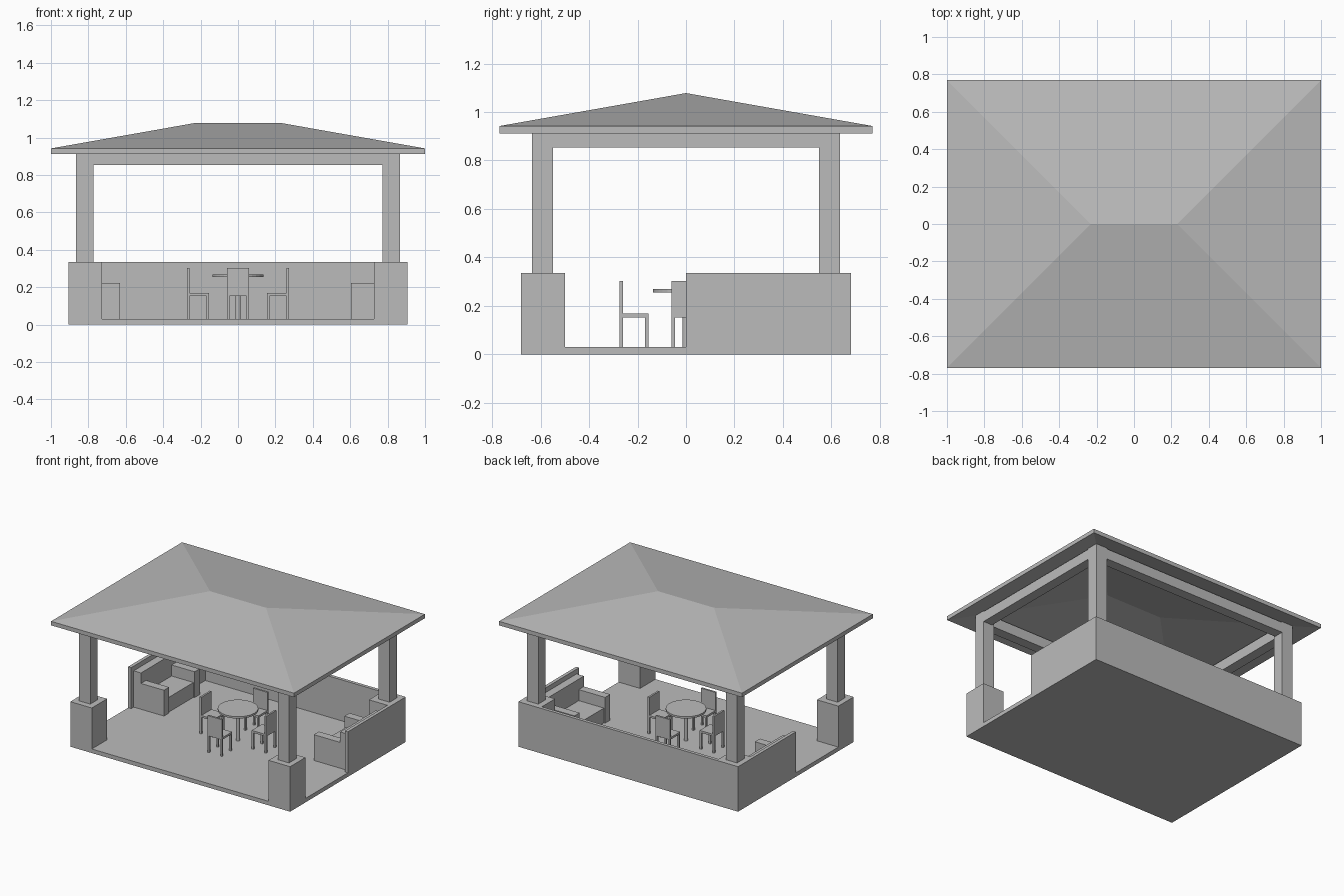
import bpy
import bmesh
from math import pi
from mathutils import Matrix, Vector

if "Cube" in bpy.data.objects:
    bpy.data.objects.remove(bpy.data.objects["Cube"])

GREY = (0.5, 0.5, 0.5, 1)
plain_grey = bpy.data.materials.new("plain_grey")
plain_grey.use_nodes = True
plain_grey.diffuse_color = GREY
plain_grey.node_tree.nodes["Principled BSDF"].inputs["Base Color"].default_value = GREY


def finish(name, bm, matrix=Matrix()):
    bmesh.ops.recalc_face_normals(bm, faces=bm.faces)
    mesh = bpy.data.meshes.new(name)
    bm.to_mesh(mesh)
    bm.free()
    mesh.materials.append(plain_grey)
    obj = bpy.data.objects.new(name, mesh)
    obj.matrix_world = matrix
    bpy.context.collection.objects.link(obj)
    return obj


def add_box(bm, x, y, z):
    """Add a box from (low, high) ranges on each axis."""
    lo, hi = Vector((x[0], y[0], z[0])), Vector((x[1], y[1], z[1]))
    place = Matrix.Translation((lo + hi) / 2) @ Matrix.Diagonal((*(hi - lo), 1))
    bmesh.ops.create_cube(bm, size=1, matrix=place)


def boxes(name, parts, matrix=Matrix()):
    bm = bmesh.new()
    for part in parts:
        add_box(bm, *part)
    return finish(name, bm, matrix)


def span(side, a, b):
    """Range from a to b, mirrored when side is -1."""
    return tuple(sorted((side * a, side * b)))


# Floor and low walls
W, D, FLOOR, WALL = 0.905, 0.68, 0.03, 0.335
boxes("floor_slab", [((-W, W), (-D, D), (0, FLOOR))])
boxes("back_wall", [((-W, W), (D - 0.025, D), (FLOOR, WALL))])
for side, label in ((1, "left"), (-1, "right")):
    boxes(label + "_wall", [(span(side, W - 0.025, W), (0, D - 0.025), (FLOOR, WALL))])

    # Corner pedestals with columns
    for end, place in ((-1, "front"), (1, "back")):
        boxes(f"{place}_{label}_pedestal",
              [(span(side, 0.728, W), span(end, 0.5, D), (FLOOR, WALL))])
        boxes(f"{place}_{label}_column",
              [(span(side, 0.772, 0.865), span(end, 0.548, 0.635), (WALL, 0.94))])

    # Beams along the sides
    boxes(label + "_beam", [(span(side, 0.79, 0.865), (-0.548, 0.548), (0.853, 0.93))])

for end, place in ((-1, "front"), (1, "back")):
    boxes(place + "_beam", [((-0.772, 0.772), span(end, 0.56, 0.635), (0.853, 0.93))])

# Hollow hipped roof with a vertical edge
bm = bmesh.new()


def roof_skin(eave, ridge):
    c = [bm.verts.new((x, y, eave)) for x, y in
         ((-1, -0.77), (1, -0.77), (1, 0.77), (-1, 0.77))]
    r = [bm.verts.new((x, 0, ridge)) for x in (-0.23, 0.23)]
    for face in ((c[0], c[1], r[1], r[0]), (c[1], c[2], r[1]),
                 (c[2], c[3], r[0], r[1]), (c[3], c[0], r[0])):
        bm.faces.new(face)
    return c


upper = roof_skin(0.942, 1.078)
lower = roof_skin(0.912, 1.048)
for i in range(4):
    j = (i + 1) % 4
    bm.faces.new((lower[i], lower[j], upper[j], upper[i]))
finish("hipped_roof", bm)

# Round table on a central leg
bm = bmesh.new()
for radius, low, high, sides in ((0.137, 0.255, 0.269, 32), (0.014, FLOOR, 0.255, 12)):
    bmesh.ops.create_cone(bm, cap_ends=True, segments=sides, radius1=radius,
                          radius2=radius, depth=high - low,
                          matrix=Matrix.Translation((0, 0, (low + high) / 2)))
finish("round_table", bm)

# Four chairs facing the table
chair = [((0.155, 0.27), (-0.06, 0.06), (0.153, 0.168)),
         ((0.26, 0.274), (-0.06, 0.06), (0.153, 0.303))]
for s in (-1, 1):
    for x in (0.155, 0.26):
        chair.append(((x, x + 0.014), span(s, 0.046, 0.06), (FLOOR, 0.153)))
for i, label in enumerate(("left", "back", "right", "front")):
    boxes(label + "_chair", chair, Matrix.Rotation(i * pi / 2, 4, "Z"))

# Sofas against the side walls
for side, label, front in ((1, "left", 0.603), (-1, "right", 0.63)):
    back = W - 0.025
    boxes(label + "_sofa", [
        (span(side, front, back), (0.03, 0.09), (FLOOR, 0.222)),
        (span(side, front, back), (0.39, 0.45), (FLOOR, 0.222)),
        (span(side, front + 0.01, back), (0.09, 0.39), (FLOOR, 0.14)),
        (span(side, back - 0.06, back), (0.03, 0.45), (FLOOR, 0.3)),
    ])
